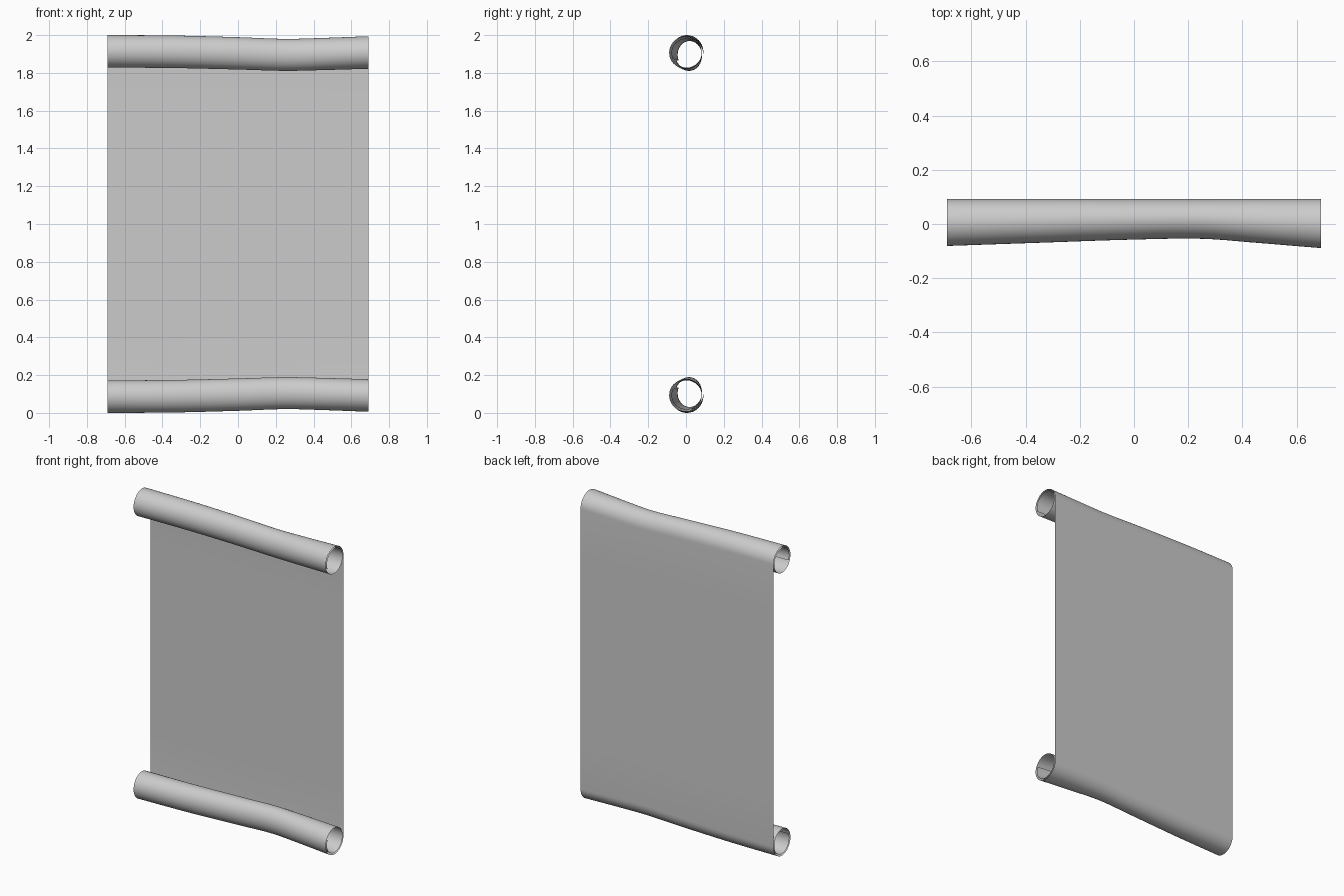
import bpy, bmesh, math

if "Cube" in bpy.data.objects:
    bpy.data.objects.remove(bpy.data.objects["Cube"])

# Cross-section stations along the roll: x, roll top, roll underside, roll front
STATIONS = [(-0.69, 2.0, 1.822, -0.084), (-0.35, 1.998, 1.82, -0.072),
            (0.0, 1.989, 1.812, -0.060), (0.25, 1.98, 1.805, -0.057),
            (0.45, 1.985, 1.809, -0.072), (0.69, 1.994, 1.816, -0.092)]
BACK_Y = 0.092           # plane of the flat sheet
SHRINK = 0.13            # radius lost per turn
END_ANGLE = math.radians(563)
TURN_STEPS = 64
X_STEPS = 32


def section(x):
    """Smooth (Hermite) interpolation of the stations."""
    n = len(STATIONS)

    def slope(i, c):
        a, b = STATIONS[max(i - 1, 0)], STATIONS[min(i + 1, n - 1)]
        return (b[c] - a[c]) / (b[0] - a[0])

    i = 0
    while i < n - 2 and x > STATIONS[i + 1][0]:
        i += 1
    a, b = STATIONS[i], STATIONS[i + 1]
    h = b[0] - a[0]
    t = (x - a[0]) / h
    return [(2*t**3 - 3*t**2 + 1) * a[c] + (t**3 - 2*t**2 + t) * h * slope(i, c)
            + (3*t**2 - 2*t**3) * b[c] + (t**3 - t**2) * h * slope(i + 1, c)
            for c in (1, 2, 3)]


def profile(x):
    """Bottom spiral, flat sheet and top spiral, as (y, z) points."""
    top, under, front = section(x)
    cy, ry = (BACK_Y + front) / 2, (BACK_Y - front) / 2
    cz, rz = (top + under) / 2, (top - under) / 2
    spiral = []
    for k in range(TURN_STEPS + 1):
        a = END_ANGLE * k / TURN_STEPS
        # first half turn keeps the full size, then the paper winds inward
        s = 1 - SHRINK * max(0.0, a - math.pi / 2) / math.tau
        spiral.append((cy + ry * s * math.cos(a), cz + rz * s * math.sin(a)))
    z0, z1 = 2 - cz, cz
    flat = [(BACK_Y, z0 + (z1 - z0) * k / 6) for k in range(1, 6)]
    return [(y, 2 - z) for y, z in reversed(spiral)] + flat + spiral


# Scroll: one thin sheet swept across the width
bm = bmesh.new()
rows = []
for i in range(X_STEPS + 1):
    x = -0.69 + 1.38 * i / X_STEPS
    rows.append([bm.verts.new((x, y, z)) for y, z in profile(x)])
for r, s in zip(rows, rows[1:]):
    for j in range(len(r) - 1):
        bm.faces.new((r[j], s[j], s[j + 1], r[j + 1])).smooth = True
mesh = bpy.data.meshes.new("scroll_sheet")
bm.to_mesh(mesh)
bm.free()
scroll = bpy.data.objects.new("scroll_sheet", mesh)
bpy.context.collection.objects.link(scroll)
